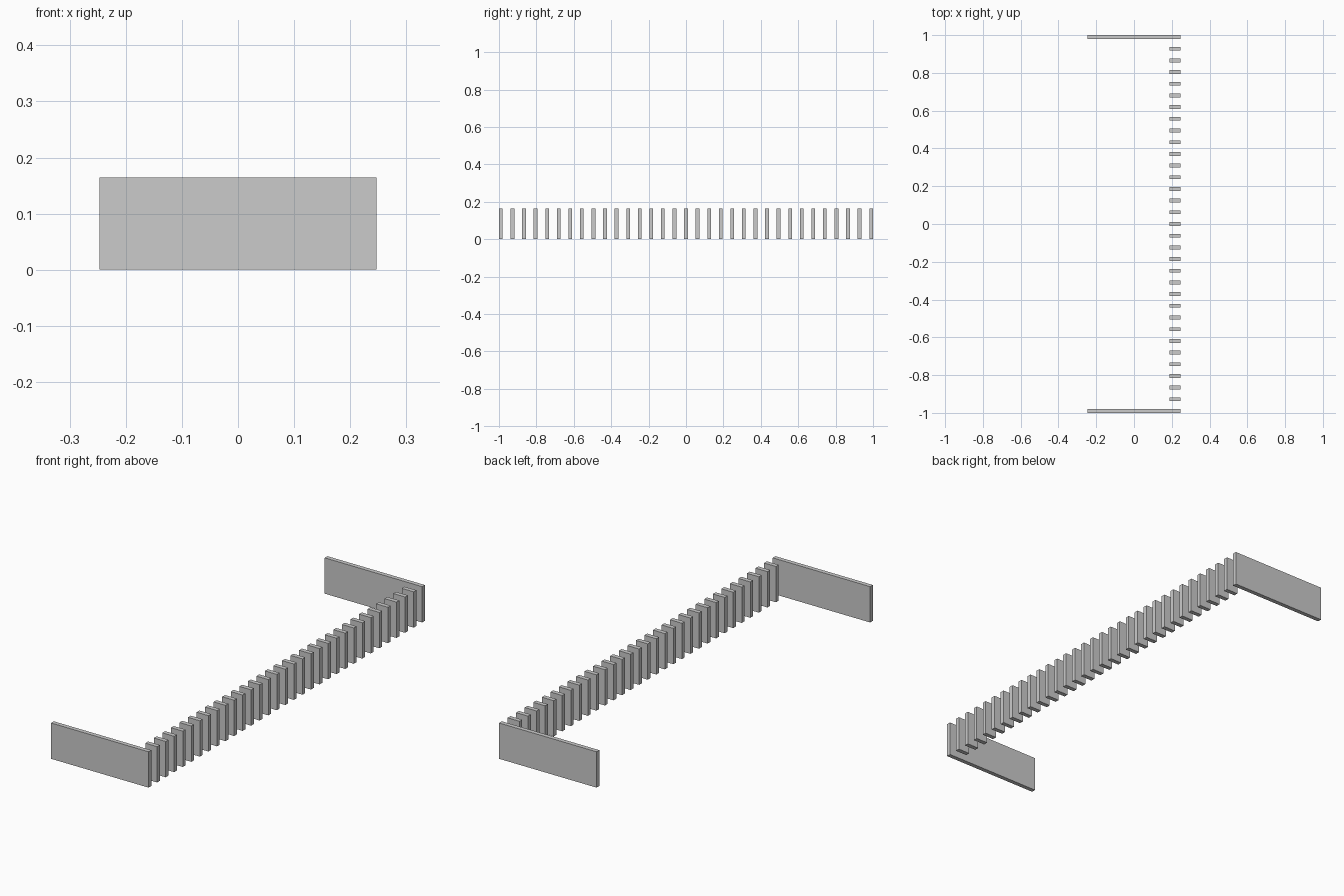
import bpy

if "Cube" in bpy.data.objects:
    bpy.data.objects.remove(bpy.data.objects["Cube"])

HEIGHT = 0.164      # common height of all boards
THICK = 0.02        # board thickness along y
HALF_W = 0.247      # half width of the end panels
SLAT_W = 0.06       # slat depth along x
INTERVALS = 32      # even spacing from end panel to end panel


def board(name, x0, x1, y):
    """Upright board from x0 to x1, centred on y, standing on the ground."""
    bpy.ops.mesh.primitive_cube_add(size=1, location=((x0 + x1) / 2, y, HEIGHT / 2))
    ob = bpy.context.object
    ob.name = name
    ob.scale = (x1 - x0, THICK, HEIGHT)
    bpy.ops.object.transform_apply(location=False, rotation=False, scale=True)
    return ob


# End panels
end_y = 1 - THICK / 2
board("front_end_panel", -HALF_W, HALF_W, -end_y)
board("back_end_panel", -HALF_W, HALF_W, end_y)

# Row of slats along the right edge
step = 2 * end_y / INTERVALS
for i in range(1, INTERVALS):
    board(f"slat_{i:02d}", HALF_W - SLAT_W, HALF_W, -end_y + i * step)
